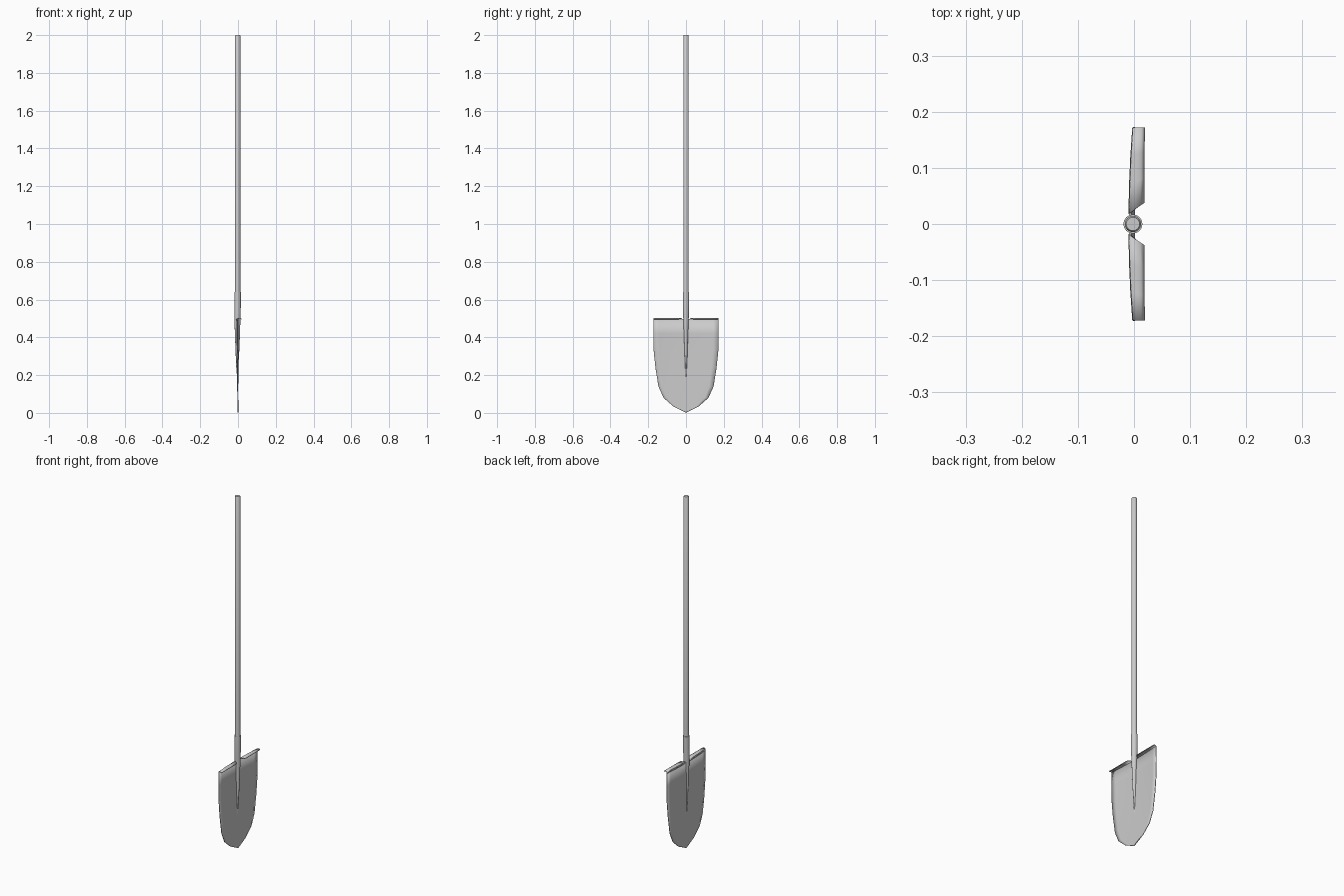
import bpy, bmesh, math

if "Cube" in bpy.data.objects:
    bpy.data.objects.remove(bpy.data.objects["Cube"])

CX = -0.002  # shaft axis


def make_object(name, verts, faces, angle=35):
    mesh = bpy.data.meshes.new(name)
    mesh.from_pydata(verts, [], faces)
    bm = bmesh.new()
    bm.from_mesh(mesh)
    bmesh.ops.remove_doubles(bm, verts=bm.verts, dist=1e-5)
    bmesh.ops.recalc_face_normals(bm, faces=bm.faces)
    bm.to_mesh(mesh)
    bm.free()
    ob = bpy.data.objects.new(name, mesh)
    bpy.context.collection.objects.link(ob)
    bpy.ops.object.select_all(action='DESELECT')
    ob.select_set(True)
    bpy.context.view_layer.objects.active = ob
    bpy.ops.object.shade_smooth_by_angle(angle=math.radians(angle))
    return ob


def loft(name, rings, sides=16):
    # each ring: z, centre x, radius x, radius y
    verts = [(cx + rx * math.cos(math.tau * i / sides),
              ry * math.sin(math.tau * i / sides), z)
             for z, cx, rx, ry in rings for i in range(sides)]
    faces = []
    for r in range(len(rings) - 1):
        for i in range(sides):
            j = (i + 1) % sides
            faces.append((r * sides + i, r * sides + j,
                          (r + 1) * sides + j, (r + 1) * sides + i))
    last = (len(rings) - 1) * sides
    faces += [tuple(range(sides)), tuple(range(last, last + sides))]
    return make_object(name, verts, faces)


def grid_faces(rows, cols):
    return [(r * cols + c, r * cols + c + 1, (r + 1) * cols + c + 1, (r + 1) * cols + c)
            for r in range(rows - 1) for c in range(cols - 1)]


def thicken(ob, thickness):
    mod = ob.modifiers.new("Thickness", 'SOLIDIFY')
    mod.thickness = thickness
    mod.offset = 0


# Handle with slightly rounded end
loft("handle", [(0.58, CX, 0.0145, 0.0145), (1.996, CX, 0.0145, 0.0145),
                (2.0, CX, 0.012, 0.012)])

# Socket flowing down into the blade rib
loft("socket", [(0.64, CX, 0.017, 0.017), (0.57, CX, 0.017, 0.017),
                (0.50, CX - 0.001, 0.016, 0.0145), (0.42, -0.003, 0.0135, 0.011),
                (0.33, -0.003, 0.010, 0.008), (0.25, -0.004, 0.006, 0.005),
                (0.19, -0.003, 0.002, 0.002)])

# Blade: slightly dished sheet, narrowing to a rounded point
outline = [(0.497, 0.172), (0.42, 0.173), (0.33, 0.171), (0.24, 0.162), (0.14, 0.146),
           (0.08, 0.119), (0.035, 0.068), (0.014, 0.026), (0.002, 0.002)]
cols = 13
verts = []
for z, w in outline:
    dish = 0.007 * min(1, z / 0.4)
    for c in range(cols):
        u = -1 + 2 * c / (cols - 1)
        y = u * w
        verts.append((-dish * (1 - (y / 0.173) ** 2), y, z))
thicken(make_object("blade", verts, grid_faces(len(outline), cols)), 0.004)

# Foot steps: rolled lips either side of the socket
lip = [(-0.001, 0.490, 0.018), (0.000, 0.498, 0.02), (0.006, 0.501, 0.026),
       (0.013, 0.501, 0.033), (0.018, 0.497, 0.038)]
for side, name in ((1, "foot_step_left"), (-1, "foot_step_right")):
    verts = []
    for x, z, inner in lip:
        for t in (0, 0.33, 0.67, 1):
            y = inner + (0.172 - inner) * t
            back = 0.007 * (1 - (y / 0.173) ** 2) * (1 - max(0, x) / 0.018)
            verts.append((x - back, side * y, z))
    thicken(make_object(name, verts, grid_faces(len(lip), 4), 50), 0.004)
